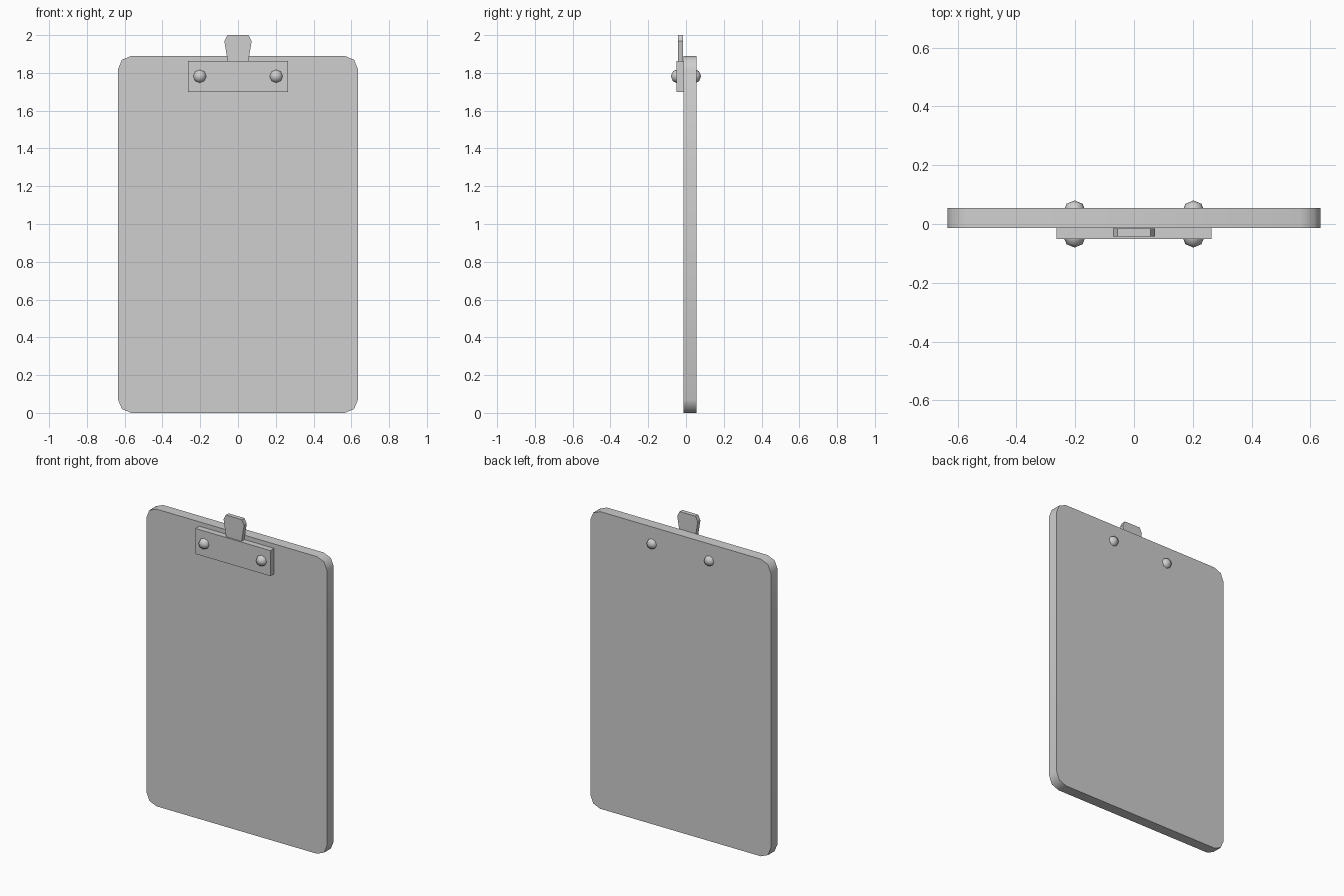
import bpy, bmesh, math
from mathutils import Matrix

cube = bpy.data.objects.get("Cube")
if cube:
    bpy.data.objects.remove(cube, do_unlink=True)

grey = bpy.data.materials.new("plain grey")
grey.use_nodes = True
colour = (0.62, 0.62, 0.62, 1)
grey.diffuse_color = colour
grey.node_tree.nodes["Principled BSDF"].inputs["Base Color"].default_value = colour


def finish(name, bm, angle):
    bmesh.ops.recalc_face_normals(bm, faces=bm.faces)
    mesh = bpy.data.meshes.new(name)
    bm.to_mesh(mesh)
    bm.free()
    mesh.materials.append(grey)
    obj = bpy.data.objects.new(name, mesh)
    bpy.context.collection.objects.link(obj)
    bpy.ops.object.select_all(action='DESELECT')
    obj.select_set(True)
    bpy.context.view_layer.objects.active = obj
    bpy.ops.object.shade_smooth_by_angle(angle=math.radians(angle))
    return obj


def slab(name, outline, front, back, angle=30):
    """Extrude an x-z outline from the front y to the back y."""
    bm = bmesh.new()
    face = bm.faces.new([bm.verts.new((x, front, z)) for x, z in outline])
    ext = bmesh.ops.extrude_face_region(bm, geom=[face])
    moved = [v for v in ext["geom"] if isinstance(v, bmesh.types.BMVert)]
    bmesh.ops.translate(bm, verts=moved, vec=(0, back - front, 0))
    return finish(name, bm, angle)


def mirrored(half):
    return half + [(-x, z) for x, z in reversed(half)]


# Board with rounded corners, two segments each
W, H, R = 0.635, 1.89, 0.07
outline = []
for sx, sz, start in ((1, 1, 0), (-1, 1, 90), (-1, -1, 180), (1, -1, 270)):
    for step in range(3):
        a = math.radians(start + 45 * step)
        outline.append((sx * (W - R) + R * math.cos(a),
                        H / 2 + sz * (H / 2 - R) + R * math.sin(a)))
slab("board", outline, -0.013, 0.055, 50)

# Clip plate and its thumb tab
slab("clip_plate", mirrored([(0.264, 1.70), (0.264, 1.862)]), -0.051, -0.013)
slab("thumb_tab", mirrored([(0.052, 1.845), (0.072, 1.968), (0.056, 2.0)]),
     -0.042, -0.015)

# Domed rivets on both faces
for side, x in (("left", 0.202), ("right", -0.202)):
    for face, y in (("front", -0.0415), ("back", 0.0415)):
        bm = bmesh.new()
        bmesh.ops.create_uvsphere(
            bm, u_segments=8, v_segments=4, radius=0.0385,
            matrix=Matrix.Translation((x, y, 1.782))
            @ Matrix.Rotation(math.pi / 2, 4, 'X'))
        finish(f"{face}_rivet_{side}", bm, 60)
